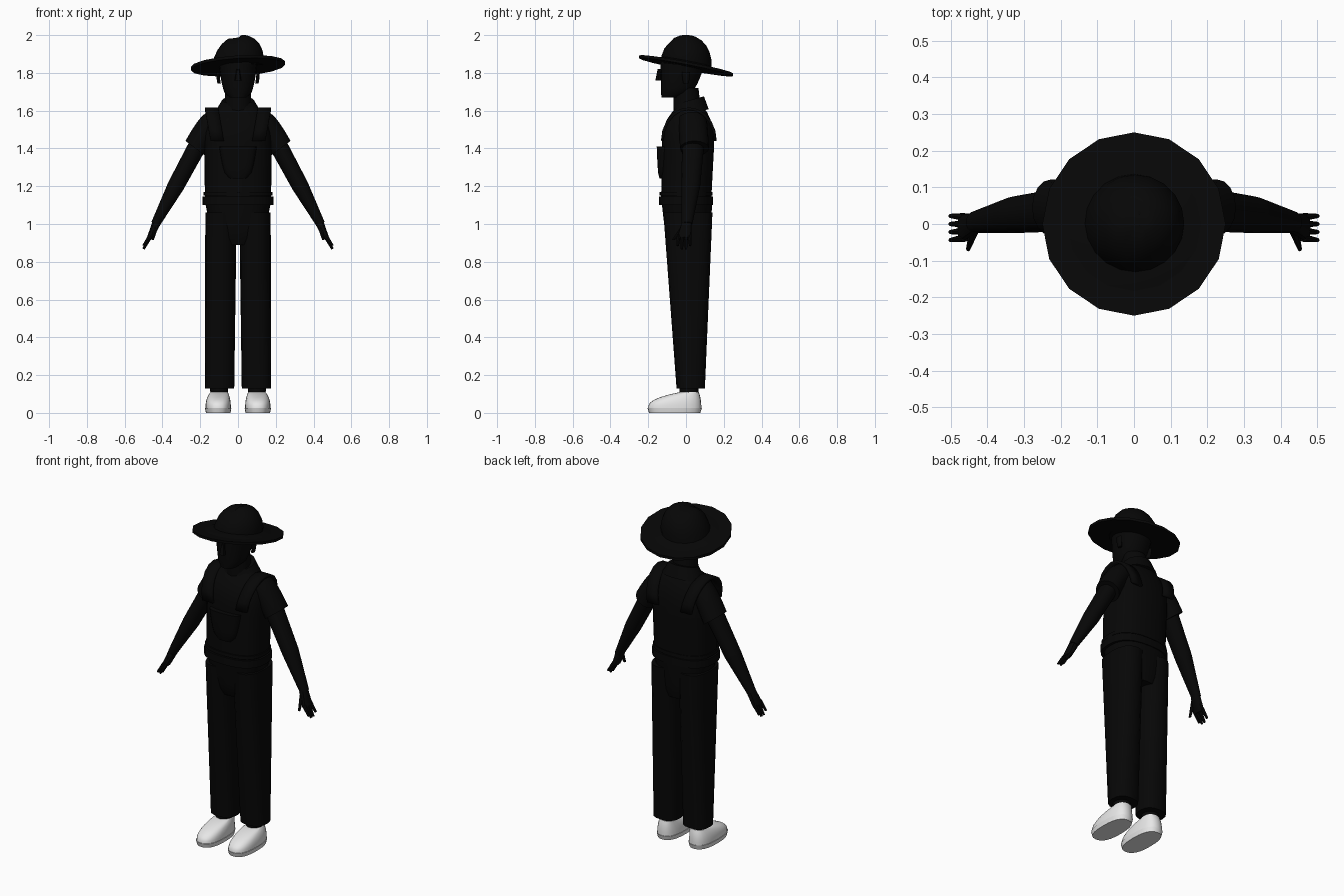
import bpy, bmesh, math
from mathutils import Vector

cube = bpy.data.objects.get("Cube")
if cube:
    bpy.data.objects.remove(cube, do_unlink=True)


def material(name, value):
    mat = bpy.data.materials.new(name)
    mat.use_nodes = True
    color = (value, value, value, 1)
    mat.diffuse_color = color
    mat.node_tree.nodes["Principled BSDF"].inputs["Base Color"].default_value = color
    return mat


BLACK = material("black cloth", .002)
WHITE = material("light shoe", .8)


def finish(bm, name, mat):
    bmesh.ops.recalc_face_normals(bm, faces=bm.faces)
    mesh = bpy.data.meshes.new(name)
    bm.to_mesh(mesh)
    bm.free()
    mesh.materials.append(mat)
    part = bpy.data.objects.new(name, mesh)
    bpy.context.collection.objects.link(part)
    bpy.ops.object.select_all(action='DESELECT')
    bpy.context.view_layer.objects.active = part
    part.select_set(True)
    bpy.ops.object.shade_smooth_by_angle(angle=math.radians(40))
    return part


def blend(start, end, amount):
    return [a + (b - a) * amount for a, b in zip(start, end)]


def sweep(name, start, end, mat=BLACK, steps=6, sides=16, ease=1, square=2,
          pitch=0, roll=0, side=1, dome=False):
    """Skin rounded rings between two (x, y, z, half width, half depth) sections.
    Ease bends the outline, square flattens the ring, pitch and roll slant it."""
    bm = bmesh.new()
    rings = []
    for step in range(steps + 1):
        t = step / steps
        shrink = 1
        if dome:
            shrink = max(math.cos(t * math.pi / 2), .1) ** .9
            t = math.sin(t * math.pi / 2)
        x, y, _, rx, ry = blend(start, end, t ** ease)
        z = blend(start, end, t)[2]
        ring = []
        for i in range(sides):
            angle = math.tau * i / sides
            c, s = math.cos(angle), math.sin(angle)
            dx = math.copysign(abs(c) ** (2 / square), c) * rx * shrink
            dy = math.copysign(abs(s) ** (2 / square), s) * ry * shrink
            ring.append(bm.verts.new((side * (x + dx), y + dy, z + pitch * dy + roll * dx)))
        rings.append(ring)
    for low, high in zip(rings, rings[1:]):
        for i in range(sides):
            j = (i + 1) % sides
            bm.faces.new((low[i], low[j], high[j], high[i]))
    bm.faces.new(rings[0])
    bm.faces.new(rings[-1])
    return finish(bm, name, mat)


def shoulder_strap(name, side, rows=10, half_width=.035):
    """Bend a flat band over the shoulder along a half ellipse."""
    bm = bmesh.new()
    pairs = []
    for row in range(rows + 1):
        angle = math.pi * row / rows
        x = .11 + .03 * math.sin(angle)
        y = .015 - .14 * math.cos(angle)
        z = 1.44 + .17 * math.sin(angle)
        pairs.append([bm.verts.new((side * (x + w), y, z)) for w in (-half_width, half_width)])
    for a, b in zip(pairs, pairs[1:]):
        bm.faces.new((a[0], a[1], b[1], b[0]))
    band = finish(bm, name, BLACK)
    thickness = band.modifiers.new("thickness", 'SOLIDIFY')
    thickness.thickness = .015
    thickness.offset = 0


# Hat: slanted brim, low cone under the crown, and a creased dome
sweep("hat_brim", (0, 0, 1.83, .25, .25), (0, 0, 1.845, .25, .25), steps=1, pitch=-.19, roll=.06)
sweep("hat_band", (0, 0, 1.84, .2, .2), (0, 0, 1.86, .13, .13), steps=1, pitch=-.19, roll=.06)
crown = sweep("hat_crown", (0, 0, 1.84, .136, .136), (.02, .01, 2, .136, .136),
              sides=20, pitch=-.08, dome=True)
for vert in crown.data.vertices:
    if vert.co.z > 1.96 and vert.co.y < .06 and abs(vert.co.x + .01) < .025:
        vert.co.z -= .012

# Head, face and neck
sweep("head", (0, -.08, 1.67, .045, .05), (0, -.015, 1.87, .105, .12),
      steps=8, sides=20, ease=.4, square=2.2)
sweep("nose", (0, -.147, 1.76, .018, .015), (0, -.14, 1.82, .008, .01), steps=2, sides=8)
sweep("neck", (0, .01, 1.55, .075, .075), (0, 0, 1.72, .066, .066), steps=2)
sweep("collar", (0, .02, 1.58, .13, .1), (0, .02, 1.655, .085, .075),
      steps=2, sides=12, pitch=.28)

# Shirt body, chest pouch, hem and belt
body = dict(sides=24, square=2.5)
chest = (0, .01, 1.4, .178, .138)
sweep("torso", (0, 0, 1.1, .175, .132), chest, **body)
sweep("shoulders", chest, (0, .025, 1.63, .09, .06), ease=3, **body)
sweep("chest_pouch", (0, -.11, 1.24, .045, .03), (0, -.11, 1.41, .1, .045), ease=.4, square=3)
sweep("vest_hem", (0, 0, 1.15, .182, .139), (0, 0, 1.17, .182, .139), steps=1, **body)
sweep("belt", (0, 0, 1.1, .187, .143), (0, 0, 1.145, .187, .143), steps=1, **body)

# Trouser seat
sweep("trouser_seat", (0, .015, .89, .09, .1), (0, .005, 1.12, .175, .134), ease=.5, **body)

for side, label in ((1, "left_"), (-1, "right_")):
    # Trouser leg, ankle and shoe
    sweep(label + "trouser_leg", (.098, .025, .13, .078, .075), (.09, .01, 1.06, .083, .13),
          square=2.5, side=side)
    sweep(label + "ankle", (.1, .015, .06, .045, .05), (.1, .015, .2, .05, .05),
          steps=1, side=side)
    sweep(label + "sole", (.105, -.06, 0, .065, .136), (.105, -.06, .026, .07, .144), WHITE,
          steps=1, side=side, **body)
    sweep(label + "shoe", (.105, -.06, .026, .067, .141), (.1, .018, .11, .046, .05), WHITE,
          ease=2.5, side=side, **body)

    # Sleeve, arm and palm lean along the same slanted line
    arm = dict(roll=.54, side=side)
    elbow = (.33, .025, 1.2, .039, .05)
    sweep(label + "sleeve", (.115, .035, 1.555, .05, .075), (.225, .045, 1.4, .053, .077),
          ease=.75, roll=.75, side=side)
    sweep(label + "upper_arm", (.19, .04, 1.46, .043, .06), elbow, **arm)
    sweep(label + "forearm", elbow, (.437, .005, 1, .021, .029), **arm)
    sweep(label + "palm", (.432, .003, 1.005, .02, .027), (.468, -.01, .925, .013, .038),
          steps=3, sides=12, square=2.6, **arm)

    # Four fingers, the middle two longer, and a thumb
    for finger in range(4):
        y = -.038 + finger * .019
        tip = .885 if finger in (0, 3) else .868
        sweep(label + "finger_" + str(finger + 1), (.462, y, .94, .011, .011),
              (.5, y * 1.15, tip, .006, .006), steps=3, sides=8, **arm)
    sweep(label + "thumb", (.435, -.015, .985, .014, .014), (.452, -.067, .915, .006, .008),
          steps=3, sides=8, side=side)

    # Ear and vest strap
    sweep(label + "ear", (.1, 0, 1.745, .009, .014), (.107, 0, 1.805, .009, .022),
          steps=3, sides=8, ease=.6, side=side)
    shoulder_strap(label + "vest_strap", side)
